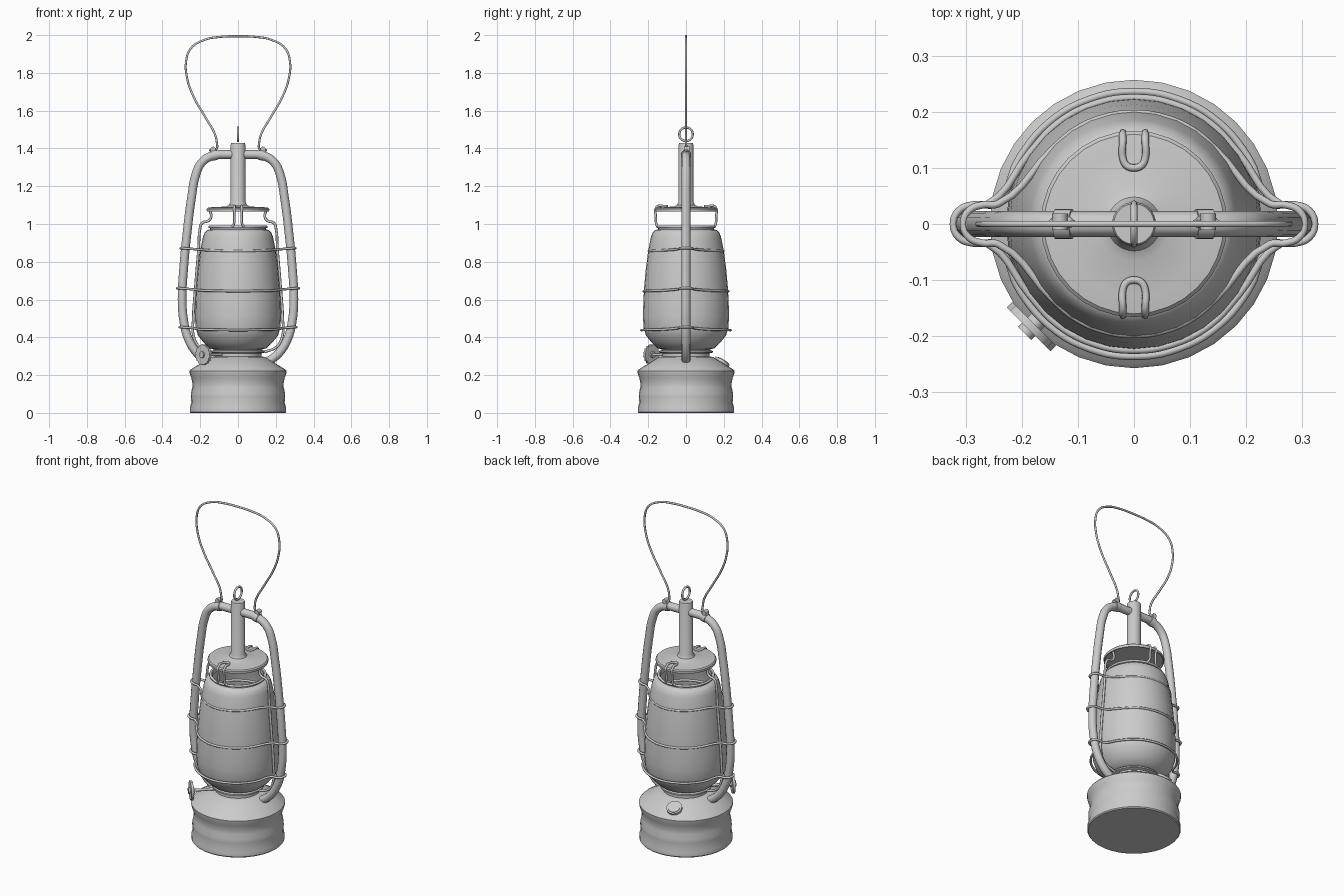
import bpy, bmesh
from math import sin, cos, pi, radians
from mathutils import Vector

if "Cube" in bpy.data.objects:
    bpy.data.objects.remove(bpy.data.objects["Cube"])


def smooth(ob, angle=35):
    bpy.ops.object.select_all(action='DESELECT')
    ob.select_set(True)
    bpy.context.view_layer.objects.active = ob
    bpy.ops.object.shade_smooth_by_angle(angle=radians(angle))


def lathe(name, profile, n=32):
    """Revolve (radius, z) points around z."""
    bm = bmesh.new()
    vs = [bm.verts.new((r, 0, z)) for r, z in profile]
    es = [bm.edges.new(p) for p in zip(vs, vs[1:])]
    bmesh.ops.spin(bm, geom=vs + es, cent=(0, 0, 0), axis=(0, 0, 1),
                   angle=2 * pi, steps=n, use_duplicate=False)
    bmesh.ops.remove_doubles(bm, verts=bm.verts, dist=1e-5)
    bmesh.ops.recalc_face_normals(bm, faces=bm.faces)
    me = bpy.data.meshes.new(name)
    bm.to_mesh(me)
    bm.free()
    ob = bpy.data.objects.new(name, me)
    bpy.context.collection.objects.link(ob)
    smooth(ob)
    return ob


def wire(name, pts, r, closed=False, res=5, sides=2):
    """Round wire along a smooth path, turned into a mesh."""
    cu = bpy.data.curves.new(name, 'CURVE')
    cu.dimensions = '3D'
    cu.bevel_depth = r
    cu.bevel_resolution = sides
    cu.resolution_u = res
    cu.use_fill_caps = True
    sp = cu.splines.new('BEZIER')
    sp.bezier_points.add(len(pts) - 1)
    for b, p in zip(sp.bezier_points, pts):
        b.co = p
        b.handle_left_type = b.handle_right_type = 'AUTO'
    sp.use_cyclic_u = closed
    ob = bpy.data.objects.new(name, cu)
    bpy.context.collection.objects.link(ob)
    bpy.ops.object.select_all(action='DESELECT')
    ob.select_set(True)
    bpy.context.view_layer.objects.active = ob
    bpy.ops.object.convert(target='MESH')
    ob = bpy.context.view_layer.objects.active
    smooth(ob, 50)
    return ob


def rod(name, centre, axis, r, length, n=20):
    """Cylinder along any axis."""
    q = Vector(axis).to_track_quat('Z', 'Y')
    bpy.ops.mesh.primitive_cylinder_add(vertices=n, radius=r, depth=length,
                                        location=centre, rotation=q.to_euler())
    ob = bpy.context.object
    ob.name = name
    smooth(ob)
    return ob


def mirror_path(half):
    """Right half ending at x=0 -> whole symmetric path."""
    return half + [(-x, y, z) for x, y, z in reversed(half[:-1])]


# fuel tank with rolled waist and sloped shoulder
lathe("fuel_tank", [(0, 0), (.25, 0), (.255, .006), (.254, .03), (.247, .055),
                    (.25, .085), (.249, .105), (.242, .135), (.241, .155),
                    (.247, .185), (.255, .205), (.257, .222), (.25, .23),
                    (.145, .295), (.13, .298), (0, .298)])
# burner collar under the globe
lathe("burner_collar", [(0, .29), (.125, .29), (.125, .315), (.142, .32),
                        (.142, .328), (.125, .333), (.125, .345), (0, .345)])
# glass globe
lathe("glass_globe", [(.125, .335), (.15, .342), (.18, .37), (.212, .41),
                      (.224, .45), (.228, .51), (.226, .58), (.222, .66),
                      (.213, .76), (.2, .86), (.186, .93), (.177, .955),
                      (.163, .968), (.148, .972), (.148, .988), (.14, .988),
                      (.14, .965)])
# wire ring around the globe mouth
wire("globe_mouth_ring", [(.15 * cos(a * pi / 6), .15 * sin(a * pi / 6), .985)
                          for a in range(12)], .007, closed=True)
# hood plate and chimney
lathe("hood_and_chimney", [(0, 1.075), (.157, 1.075), (.159, 1.066),
                           (.165, 1.066), (.166, 1.08), (.16, 1.086),
                           (.13, 1.09), (.065, 1.092), (.048, 1.1),
                           (.039, 1.118), (.039, 1.42), (.036, 1.428),
                           (0, 1.428)])
# lifting ring on the chimney
bpy.ops.mesh.primitive_torus_add(location=(0, 0, 1.475), rotation=(0, pi / 2, 0),
                                 major_radius=.036, minor_radius=.006,
                                 major_segments=24, minor_segments=8)
bpy.context.object.name = "lifting_ring"
smooth(bpy.context.object, 60)

# side air tubes, one continuous arch through the chimney
arch = [(.15, 0, .265), (.215, 0, .315), (.262, 0, .39), (.286, 0, .48),
        (.296, 0, .6), (.288, 0, .76), (.27, 0, .95), (.246, 0, 1.14),
        (.222, 0, 1.265), (.19, 0, 1.328), (.13, 0, 1.363), (.06, 0, 1.368),
        (0, 0, 1.368)]
wire("air_tubes", mirror_path(arch), .023, res=4, sides=4)

# guard rings that hook round both tubes
for name, z, b, xe, t0 in (("upper", .86, .197, .304, 42),
                           ("middle", .648, .225, .322, 34),
                           ("lower", .442, .236, .309, 30)):
    q = [(xe, 0, z + .012), (xe - .01, .024, z + .012), (xe - .034, .034, z + .01),
         (xe - .062, .036, z + .008)]
    for k in range(4):
        t = radians(t0 + (90 - t0) * k / 3)
        q.append((b * cos(t), b * sin(t), z - .004 * k / 3))
    back = mirror_path(q)
    front = [(x, -y, zz) for x, y, zz in reversed(back[1:-1])]
    wire(name + "_guard_ring", back + front, .0065, closed=True)

for s in (1, -1):
    side = "right" if s > 0 else "left"
    # upright guard wires between globe and tube
    wire(side + "_upright_wire",
         [(s * x, 0, z) for x, z in ((.15, 1.075), (.142, 1.04), (.155, 1.018),
                                     (.19, 1.005), (.202, .97), (.208, .88),
                                     (.226, .66), (.237, .5), (.236, .41),
                                     (.205, .35), (.14, .322))], .007)
    # U-shaped hood clips, front and back
    leg = [(.032, .15, .985), (.022, .157, 1.0), (.02, .16, 1.04),
           (.02, .16, 1.082), (.02, .148, 1.095), (.02, .118, 1.095),
           (.013, .104, 1.095), (0, .1, 1.095)]
    wire(("back" if s > 0 else "front") + "_hood_clip",
         [(x, s * y, z) for x, y, z in mirror_path(leg)], .0065)
    # bail lugs on the shoulders of the arch
    rod(side + "_lug_band", (s * .125, 0, 1.364), (s, 0, -.22), .027, .03)
    rod(side + "_lug_eye", (s * .132, .004, 1.396), (0, 1, 0), .014, .03, 12)

# carrying bail
bail = [(.15, 0, 1.392), (.13, .012, 1.383), (.112, .004, 1.4), (.112, 0, 1.43),
        (.122, 0, 1.475), (.17, 0, 1.56), (.238, 0, 1.68), (.27, 0, 1.775),
        (.275, 0, 1.86), (.25, 0, 1.93), (.18, 0, 1.974), (.09, 0, 1.991),
        (0, 0, 1.994)]
wire("bail_handle", mirror_path(bail), .006)

# wick knob: serrated wheel, hub and spindle on a diagonal
d = Vector((-1, -1, 0)).normalized()
kc = Vector((-.183, -.183, .308))
wheel = rod("wick_knob", kc, d, .05, .014, 32)
for i, v in enumerate(wheel.data.vertices):
    if (i // 2) % 2:
        v.co.x *= 1.12
        v.co.y *= 1.12
rod("wick_hub", kc, d, .017, .034, 12)
rod("wick_spindle", kc - d * .08, d, .008, .16, 12)

# filler cap on the back slope of the tank
n = Vector((-.055 * .53 / .2, .19 * .53 / .2, .85)).normalized()
fc = Vector((-.055, .188, .265))
rod("filler_cap", fc, n, .043, .024, 24)
rod("filler_cap_top", fc + n * .012, n, .034, .008, 24)
